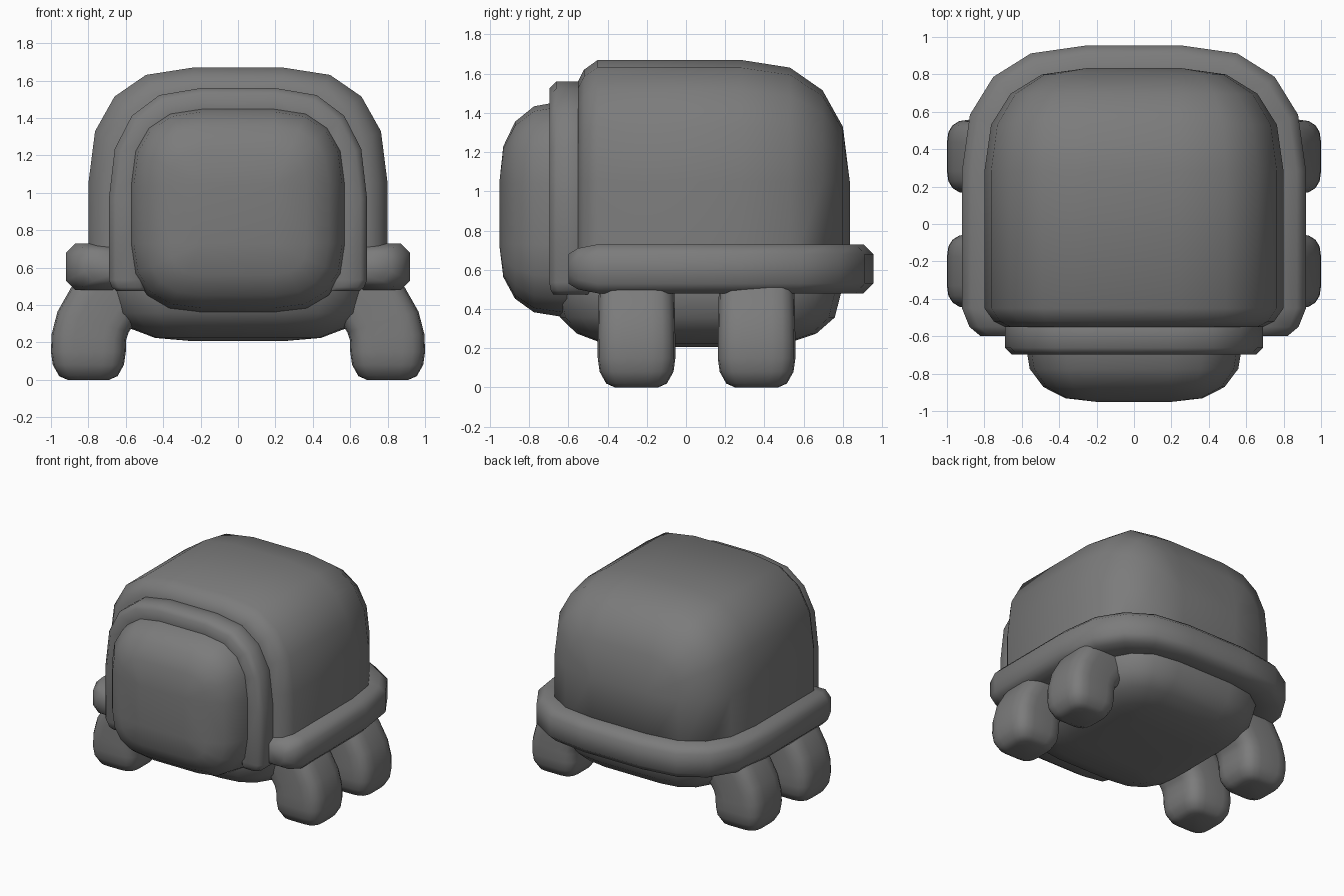
import bpy, bmesh, math
from mathutils import Vector

if "Cube" in bpy.data.objects:
    bpy.data.objects.remove(bpy.data.objects["Cube"])

grey = bpy.data.materials.new("soft grey")
grey.diffuse_color = (0.2, 0.2, 0.2, 1)
grey.use_nodes = True
grey.node_tree.nodes["Principled BSDF"].inputs["Base Color"].default_value = grey.diffuse_color
SEG = 4
QUARTER = [math.pi / 2 * i / SEG for i in range(SEG + 1)]
FULL = 0.83  # below 1 makes round corners a little fuller than an ellipse


def fcos(t):
    c = math.cos(t)
    return math.copysign(abs(c) ** FULL, c) if abs(c) > 1e-6 else 0.0


def fsin(t):
    return fcos(t - math.pi / 2)


def loft(name, rings):
    """Skin a list of equal-length closed rings and cap both ends."""
    bm = bmesh.new()
    loops = [[bm.verts.new(p) for p in ring] for ring in rings]
    n = len(loops[0])
    for a, b in zip(loops, loops[1:]):
        for i in range(n):
            j = (i + 1) % n
            bm.faces.new((a[i], a[j], b[j], b[i]))
    bm.faces.new(loops[0])
    bm.faces.new(loops[-1])
    bmesh.ops.remove_doubles(bm, verts=bm.verts, dist=1e-4)
    bmesh.ops.recalc_face_normals(bm, faces=bm.faces)
    me = bpy.data.meshes.new(name)
    bm.to_mesh(me)
    bm.free()
    me.materials.append(grey)
    ob = bpy.data.objects.new(name, me)
    bpy.context.collection.objects.link(ob)
    bpy.context.view_layer.objects.active = ob
    ob.select_set(True)
    bpy.ops.object.shade_smooth_by_angle(angle=math.radians(60))
    ob.select_set(False)
    return ob


def outline(lo, hi, ru, v_low, v_high, inset=1.0, shrink=0.0):
    """Rounded rectangle; inset scales the corner radii, shrink pulls all sides in."""
    pts = []
    for k, (su, sv) in enumerate(((1, 1), (-1, 1), (-1, -1), (1, -1))):
        rv = v_high if sv > 0 else v_low
        cu = hi[0] - ru if su > 0 else lo[0] + ru
        cv = hi[1] - rv if sv > 0 else lo[1] + rv
        a, b = max(ru * inset - shrink, 0), max(rv * inset - shrink, 0)
        for t in QUARTER:
            t += k * math.pi / 2
            pts.append((cu + a * fcos(t), cv + b * fsin(t)))
    return pts


def on_y(y, pts):
    return [Vector((u, y, v)) for u, v in pts]


def on_z(z, pts):
    return [Vector((u, v, z)) for u, v in pts]


# shell: arch section, short bevel at the front, large round at the back
def shell_ring(y, inset=1.0, shrink=0.0):
    return on_y(y, outline((-0.8, 0.55), (0.8, 1.67), 0.56, 0.03, 0.62, inset, shrink))


loft("shell", [shell_ring(-0.55, 1, 0.11), shell_ring(-0.52, 1, 0.05), shell_ring(-0.45)]
     + [shell_ring(0.28 + 0.555 * fsin(t), fcos(t)) for t in QUARTER])


# head: rounded block sticking out of the front
def head_ring(y, inset=1.0):
    return on_y(y, outline((-0.582, 0.36), (0.582, 1.46), 0.39, 0.37, 0.42, inset))


loft("head", [head_ring(-0.42)]
     + [head_ring(-0.63 - 0.322 * fsin(t), fcos(t)) for t in QUARTER])


# belly: shallow bowl below the shell
def belly_ring(z, inset=1.0):
    return on_z(z, outline((-0.69, -0.67), (0.69, 0.79), 0.45, 0.45, 0.5, inset))


loft("belly", [belly_ring(0.62)]
     + [belly_ring(0.48 - 0.273 * fsin(t), fcos(t)) for t in QUARTER])


def u_bar(name, place, cu, cv, ru, rv, start, depth, w0, w1, bevel, end):
    """Sweep a bevelled bar along a U path; place maps (u, v, w) to space."""
    def section(s):
        b = bevel
        d0, d1, a, c = 2 * s, depth, w0 + s, w1 - s
        return [(d0, a + b), (d0, c - b), (d0 + b, c), (d1 - b, c),
                (d1, c - b), (d1, a + b), (d1 - b, a), (d0 + b, a)]

    stations = [(start, end), (start + end, end * 0.4), (start + end * 3, 0)]
    rings = [[place(cu + ru - d, v, w) for d, w in section(s)] for v, s in stations]
    for i in range(2 * SEG + 2):
        t = QUARTER[i] if i <= SEG else math.pi / 2 + QUARTER[i - SEG - 1]
        c = cu if i <= SEG else -cu
        rings.append([place(c + (ru - d) * fcos(t), cv + (rv - d) * fsin(t), w)
                      for d, w in section(0)])
    rings += [[place(-cu - ru + d, v, w) for d, w in section(s)]
              for v, s in reversed(stations)]
    return loft(name, rings)


# rim around the sides and back of the shell
u_bar("shell_rim", lambda u, v, w: Vector((u, v, w)),
      0.25, 0.28, 0.67, 0.675, -0.6, 0.30, 0.48, 0.73, 0.05, 0.05)
# arched collar around the head
u_bar("head_collar", lambda u, v, w: Vector((u, w, v)),
      0.2, 0.97, 0.49, 0.59, 0.475, 0.2, -0.697, -0.48, 0.035, 0.02)

# legs: upright feet that bend inwards up into the body
# (centre x, centre z, inward tilt in degrees, scale)
LEG = [(0.80, 0.0, 0, 0.55), (0.80, 0.02, 0, 0.78), (0.80, 0.08, 0, 0.95),
       (0.80, 0.15, 0, 1.0), (0.797, 0.23, 4, 1.0), (0.775, 0.31, 16, 0.99),
       (0.72, 0.40, 28, 0.98), (0.60, 0.56, 32, 0.95)]


def leg(name, side, y):
    rings = []
    for x, z, tilt, s in LEG:
        a = math.radians(tilt)
        sec = outline((-0.2, -0.198), (0.2, 0.198), 0.12, 0.12, 0.12)
        rings.append([Vector((side * (x + u * s * math.cos(a)), y + v * s,
                              z + u * s * math.sin(a))) for u, v in sec])
    loft(name, rings)


for side, label in ((1, "right"), (-1, "left")):
    leg("front_leg_" + label, side, -0.252)
    leg("back_leg_" + label, side, 0.36)
